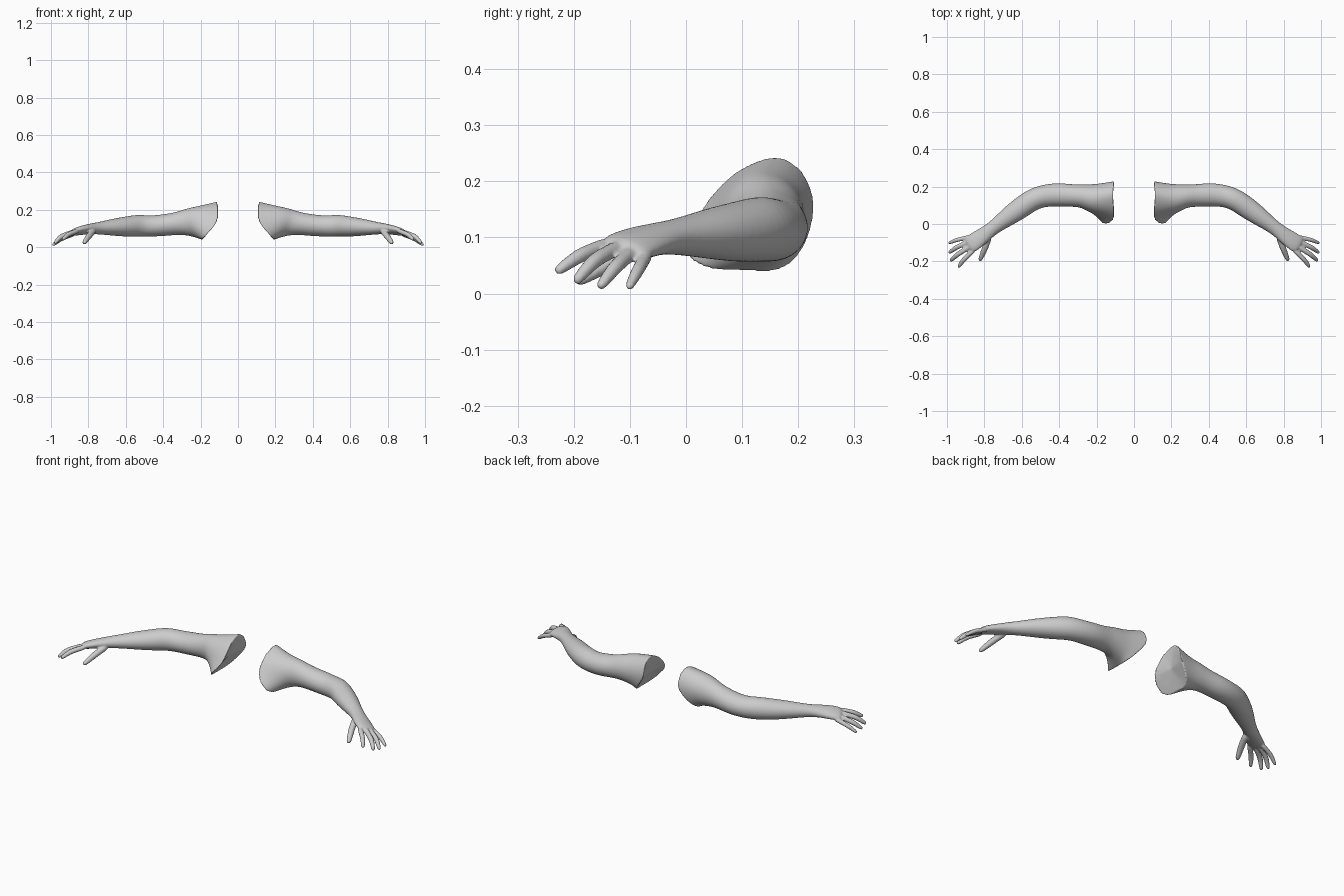
import bpy, bmesh
from math import sin, cos, tau
from mathutils import Vector

cube = bpy.data.objects.get("Cube")
if cube:
    bpy.data.objects.remove(cube, do_unlink=True)

skin = bpy.data.materials.new("light_grey")
skin.use_nodes = True
GREY = (0.6, 0.6, 0.6, 1)
skin.diffuse_color = GREY
skin.node_tree.nodes["Principled BSDF"].inputs["Base Color"].default_value = GREY

SIDES = 12
SWELL = 1.045  # makes up for the shrinkage of subdivision
bm = bmesh.new()
crease = bm.edges.layers.float.new("crease_edge")


def loft(stations, first_ring=None):
    """Closed tube through stations of (x, y, z, half width, half height, roll)."""
    centres = [Vector(s[:3]) for s in stations]
    rings = []
    if first_ring:
        rings.append([bm.verts.new(p) for p in first_ring])
    for i, (x, y, z, w, h, roll) in enumerate(stations):
        t = (centres[min(i + 1, len(centres) - 1)] - centres[max(i - 1, 0)]).normalized()
        side = Vector((-t.y, t.x, 0)).normalized()
        up = t.cross(side)
        side = side - up * roll
        ring = []
        for k in range(SIDES):
            a = tau * k / SIDES
            ring.append(bm.verts.new(centres[i] + (side * w * cos(a) + up * h * sin(a)) * SWELL))
        rings.append(ring)
    for r, s in zip(rings, rings[1:]):
        for k in range(SIDES):
            n = (k + 1) % SIDES
            bm.faces.new((r[k], r[n], s[n], s[k]))
    cap = bm.faces.new(rings[0][::-1])
    bm.faces.new(rings[-1])
    if first_ring:
        for e in cap.edges:
            e[crease] = 1.0


def finger(base, middle, tip, radius):
    """Tapered digit bent at its middle joint, with a rounded end."""
    b, m, e = Vector(base), Vector(middle), Vector(tip)
    path = [(b, 1.0), (b.lerp(m, 0.5), 0.95), (m, 0.98), (m.lerp(e, 0.55), 0.82),
            (m.lerp(e, 0.9), 0.68), (e, 0.35)]
    loft([(*p, radius * f, radius * f, 0) for p, f in path])


# Shoulder rim: (y, z) outline with chest and back folds, slanting out to the armpit
rim_yz = [(.233, .15), (.222, .2), (.192, .237), (.157, .249), (.1, .226), (.058, .193),
          (.015, .135), (-.015, .075), (.03, .038), (.1, .044), (.165, .031), (.213, .075)]
rim = [(.1 + .9 * max(0, .14 - z) + .1 * max(0, z - .15), y, z) for y, z in rim_yz]

# Upper arm, elbow, forearm, wrist and palm
loft([
    (.220, .137, .134, .078, .084, 0),
    (.270, .150, .135, .062, .072, 0),
    (.330, .152, .126, .059, .059, 0),
    (.400, .157, .117, .063, .058, 0),
    (.470, .153, .112, .060, .055, 0),
    (.535, .136, .116, .058, .059, 0),
    (.595, .094, .110, .058, .054, 0),
    (.660, .048, .107, .052, .046, 0),
    (.720, .004, .103, .041, .036, 0),
    (.765, -.03, .100, .036, .030, 0),
    (.815, -.068, .095, .043, .026, .2),
    (.868, -.104, .084, .049, .021, .25),
    (.890, -.119, .079, .040, .013, .25),
], rim)

# Thumb and four fingers
finger((.772, -.06, .088), (.797, -.13, .06), (.825, -.197, .02), .017)
finger((.852, -.135, .09), (.91, -.19, .068), (.94, -.232, .038), .0135)
finger((.862, -.112, .087), (.945, -.163, .06), (.982, -.198, .02), .014)
finger((.872, -.09, .079), (.95, -.125, .049), (.99, -.155, .01), .0135)
finger((.872, -.068, .072), (.948, -.085, .043), (.992, -.103, .009), .012)

bmesh.ops.recalc_face_normals(bm, faces=bm.faces)
mesh = bpy.data.meshes.new("arms")
bm.to_mesh(mesh)
bm.free()
mesh.materials.append(skin)
arms = bpy.data.objects.new("arms", mesh)
bpy.context.collection.objects.link(arms)
for poly in mesh.polygons:
    poly.use_smooth = True

# Round the forms, fuse them into one skin, then mirror to the other side
sub = arms.modifiers.new("round", "SUBSURF")
sub.levels = sub.render_levels = 2
fuse = arms.modifiers.new("fuse", "REMESH")
fuse.mode = "VOXEL"
fuse.voxel_size = 0.0045
fuse.use_smooth_shade = True
soft = arms.modifiers.new("soften", "SMOOTH")
soft.factor = 0.5
soft.iterations = 4
mirror = arms.modifiers.new("other_side", "MIRROR")
mirror.use_mirror_merge = False
